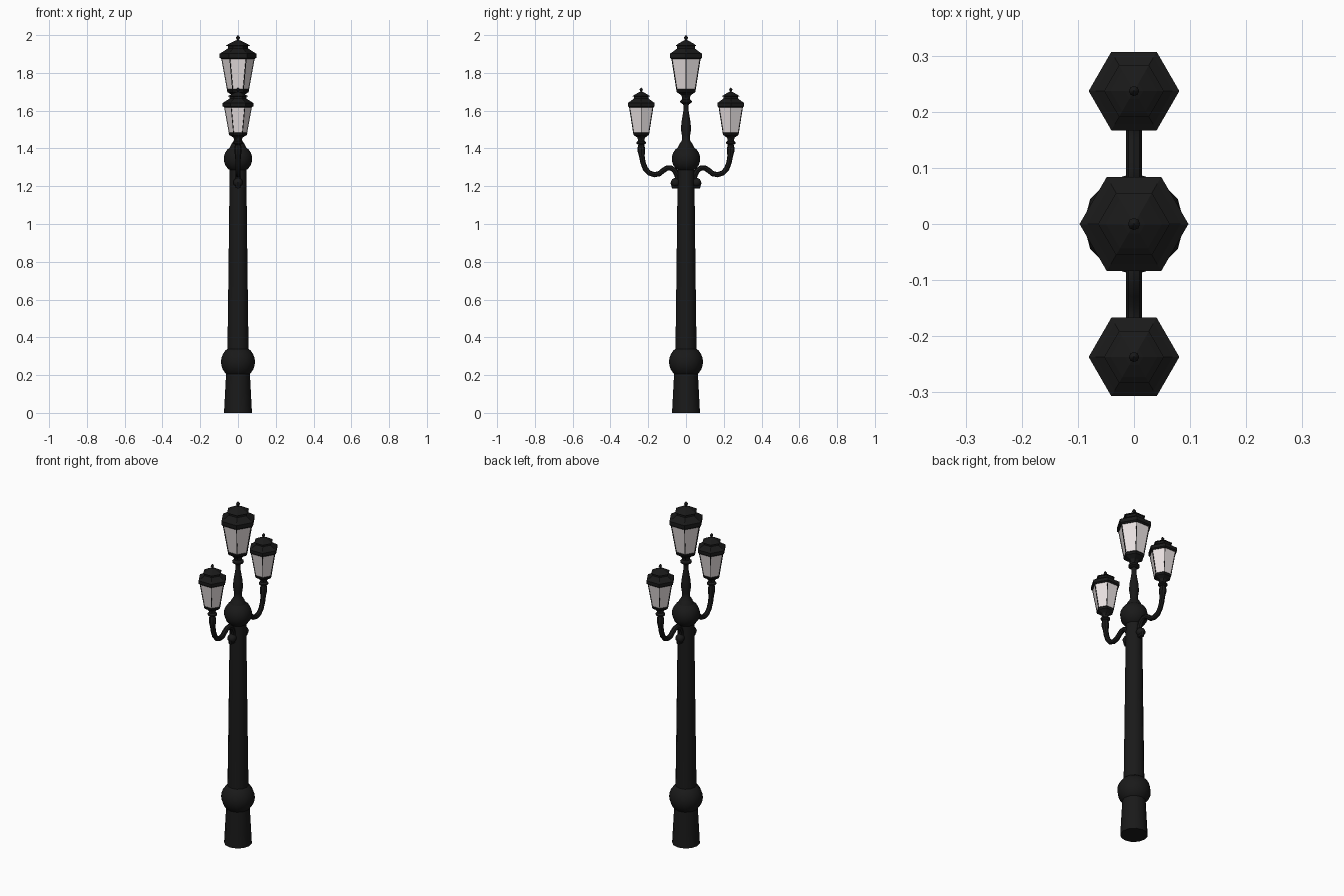
import bpy, bmesh, math
from mathutils import Vector

if "Cube" in bpy.data.objects:
    bpy.data.objects.remove(bpy.data.objects["Cube"])


def material(name, rgb):
    m = bpy.data.materials.new(name)
    m.diffuse_color = (*rgb, 1)
    m.use_nodes = True
    m.node_tree.nodes["Principled BSDF"].inputs["Base Color"].default_value = m.diffuse_color
    return m


IRON = material("black_iron", (0.01, 0.01, 0.01))
GLASS = material("frosted_glass", (0.82, 0.76, 0.76))


def finish(name, bm, mat, smooth):
    bmesh.ops.recalc_face_normals(bm, faces=bm.faces)
    me = bpy.data.meshes.new(name)
    bm.to_mesh(me)
    bm.free()
    me.materials.append(mat)
    ob = bpy.data.objects.new(name, me)
    bpy.context.collection.objects.link(ob)
    if smooth:
        bpy.ops.object.select_all(action='DESELECT')
        ob.select_set(True)
        bpy.context.view_layer.objects.active = ob
        bpy.ops.object.shade_smooth_by_angle(angle=math.radians(40))
    return ob


def skin(bm, rings):
    """Bridge successive vertex rings and cap both ends."""
    n = len(rings[0])
    for a, b in zip(rings, rings[1:]):
        for i in range(n):
            j = (i + 1) % n
            bm.faces.new((a[i], a[j], b[j], b[i]))
    bm.faces.new(rings[0][::-1])
    bm.faces.new(rings[-1])


def lathe(name, profile, sides, mat=IRON, y=0, smooth=True):
    bm = bmesh.new()
    rings = [[bm.verts.new((r * math.cos(math.tau * i / sides),
                            y + r * math.sin(math.tau * i / sides), z))
              for i in range(sides)] for r, z in profile]
    skin(bm, rings)
    return finish(name, bm, mat, smooth)


def tube(name, path, sides=8):
    """Round tube along (y, z, radius) points in the x = 0 plane."""
    bm = bmesh.new()
    pts = [Vector((0, p[0], p[1])) for p in path]
    rings = []
    for k, p in enumerate(pts):
        t = (pts[min(k + 1, len(pts) - 1)] - pts[max(k - 1, 0)]).normalized()
        side = Vector((1, 0, 0)).cross(t)
        rings.append([bm.verts.new(p + path[k][2] * (
            math.cos(math.tau * i / sides) * Vector((1, 0, 0))
            + math.sin(math.tau * i / sides) * side)) for i in range(sides)])
    skin(bm, rings)
    return finish(name, bm, IRON, True)


def ball(r, zc, z0, z1, steps=8):
    """Profile of a ball slice between two heights."""
    zs = [z0 + (z1 - z0) * i / steps for i in range(steps + 1)]
    return [(math.sqrt(max(r * r - (z - zc) ** 2, 1e-6)), z) for z in zs]


def lantern(label, y, top, s):
    """Six-sided lantern; profile heights are measured down from the tip."""
    def prof(pts):
        return [(r * s, top - d * s) for r, d in pts]
    lathe(label + "_glass", prof([(0.056, 0.29), (0.087, 0.12)]), 6, GLASS, y, False)
    # stepped roof
    lathe(label + "_roof", prof([(0.088, 0.127), (0.097, 0.12), (0.097, 0.098),
                                 (0.083, 0.09), (0.054, 0.071), (0.054, 0.058),
                                 (0.064, 0.056), (0.05, 0.047), (0.02, 0.032),
                                 (0.010, 0.028)]), 6, IRON, y, False)
    lathe(label + "_finial", prof([(0.008, 0.034), (0.006, 0.024), (0.011, 0.015),
                                   (0.008, 0.008), (0.001, 0.0)]), 8, IRON, y)
    # flared cup under the glass
    lathe(label + "_cup", prof([(0.022, 0.333), (0.03, 0.318), (0.056, 0.302),
                                (0.06, 0.29), (0.056, 0.284)]), 6, IRON, y, False)
    lathe(label + "_collar", prof([(0.016, 0.366), (0.03, 0.357), (0.031, 0.348),
                                   (0.02, 0.34), (0.022, 0.328)]), 12, IRON, y)
    # slim corner bars
    bm = bmesh.new()
    for i in range(6):
        a = math.tau * i / 6
        u = Vector((math.cos(a), math.sin(a), 0))
        v = Vector((-math.sin(a), math.cos(a), 0))
        rings = []
        for r, z in prof([(0.056, 0.29), (0.087, 0.12)]):
            c = u * r + Vector((0, y, z))
            rings.append([bm.verts.new(c + 0.002 * s * (p * u + q * v))
                          for p, q in ((-1, -1), (1, -1), (1, 1), (-1, 1))])
        skin(bm, rings)
    finish(label + "_bars", bm, IRON, False)


# post: foot, lower ball, tapering shaft, upper ball
lathe("post_foot", [(0.074, 0), (0.063, 0.21)], 12)
lathe("lower_ball", ball(0.09, 0.27, 0.19, 0.35), 12)
lathe("post_shaft", [(0.056, 0.33), (0.051, 0.7), (0.044, 1.29)], 12)
lathe("upper_ball", ball(0.075, 1.345, 1.275, 1.41), 12)
# baluster carrying the main lantern
lathe("top_stem", [(0.045, 1.40), (0.034, 1.425), (0.02, 1.445), (0.022, 1.47),
                   (0.027, 1.50), (0.024, 1.54), (0.014, 1.60), (0.013, 1.625),
                   (0.018, 1.64)], 12)
lantern("main_lantern", 0, 2.0, 1.0)

# two mirrored arms, each with a scroll and a smaller lantern
for s, label in ((1, "back"), (-1, "front")):
    arm = [(0.237, 1.43, 0.013), (0.237, 1.405, 0.019), (0.236, 1.385, 0.020),
           (0.234, 1.36, 0.015), (0.228, 1.325, 0.014), (0.215, 1.292, 0.014),
           (0.195, 1.27, 0.014), (0.168, 1.261, 0.014), (0.142, 1.266, 0.014),
           (0.122, 1.282, 0.014), (0.103, 1.295, 0.014), (0.08, 1.297, 0.014),
           (0.06, 1.283, 0.014), (0.047, 1.258, 0.014), (0.042, 1.225, 0.014),
           (0.05, 1.197, 0.014), (0.064, 1.198, 0.014), (0.068, 1.215, 0.014),
           (0.06, 1.226, 0.012)]
    tube(label + "_arm", [(s * y, z, r) for y, z, r in arm])
    lathe(label + "_scroll_end", ball(0.025, 1.22, 1.195, 1.245, 6), 10, IRON, s * 0.056)
    lantern(label + "_lantern", s * 0.237, 1.723, 0.833)
